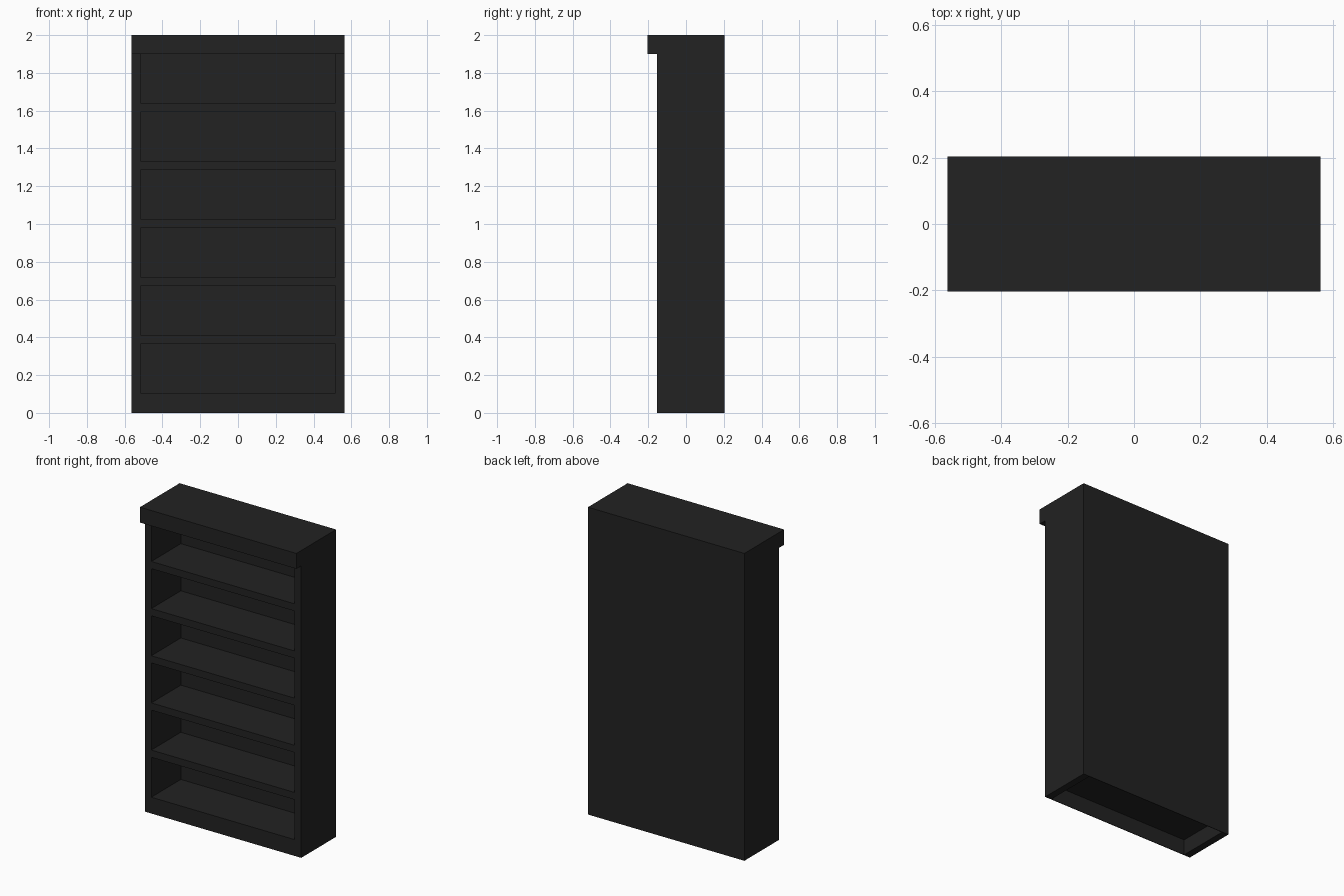
import bpy

if "Cube" in bpy.data.objects:
    bpy.data.objects.remove(bpy.data.objects["Cube"])

# One near-black painted finish
black = bpy.data.materials.new("black_paint")
black.diffuse_color = (0.016, 0.016, 0.016, 1)
black.use_nodes = True
black.node_tree.nodes["Principled BSDF"].inputs["Base Color"].default_value = black.diffuse_color

W, D = 0.563, 0.204          # half width, half depth
FRONT = -0.154               # front plane of the carcass
T = 0.047                    # board thickness
INNER = W - T                # half width of the openings
BACK_IN = 0.149              # inner face of the back panel
FLOOR, TOP, H = 0.106, 1.90, 2.0
COUNT = 6
PITCH = (TOP + T - FLOOR) / COUNT
SKIN = 0.004                 # thin plinth sheets around the open underside


def box(name, x0, x1, y0, y1, z0, z1):
    verts = [(x, y, z) for x in (x0, x1) for y in (y0, y1) for z in (z0, z1)]
    faces = [(0, 1, 3, 2), (4, 6, 7, 5), (0, 4, 5, 1),
             (2, 3, 7, 6), (0, 2, 6, 4), (1, 5, 7, 3)]
    mesh = bpy.data.meshes.new(name)
    mesh.from_pydata(verts, [], faces)
    mesh.materials.append(black)
    ob = bpy.data.objects.new(name, mesh)
    bpy.context.collection.objects.link(ob)
    return ob


# Overhanging top
box("top_header", -W, W, -D, D, TOP, H)

# Side boards
box("left_side", -W, -INNER, FRONT, D, 0, TOP)
box("right_side", INNER, W, FRONT, D, 0, TOP)

# Thick back above the hollow base
box("back_panel", -INNER, INNER, BACK_IN, D, FLOOR - SKIN, TOP)

# Plinth: thin front and back sheets, open underneath
box("plinth_front", -INNER, INNER, FRONT, FRONT + SKIN, 0, FLOOR - SKIN)
box("plinth_back", -INNER, INNER, D - SKIN, D, 0, FLOOR - SKIN)
box("bottom_shelf", -INNER, INNER, FRONT, BACK_IN, FLOOR - SKIN, FLOOR)

# Shelves between the compartments
for i in range(1, COUNT):
    z = FLOOR + i * PITCH
    box(f"shelf_{i}", -INNER, INNER, FRONT, BACK_IN, z - T, z)
